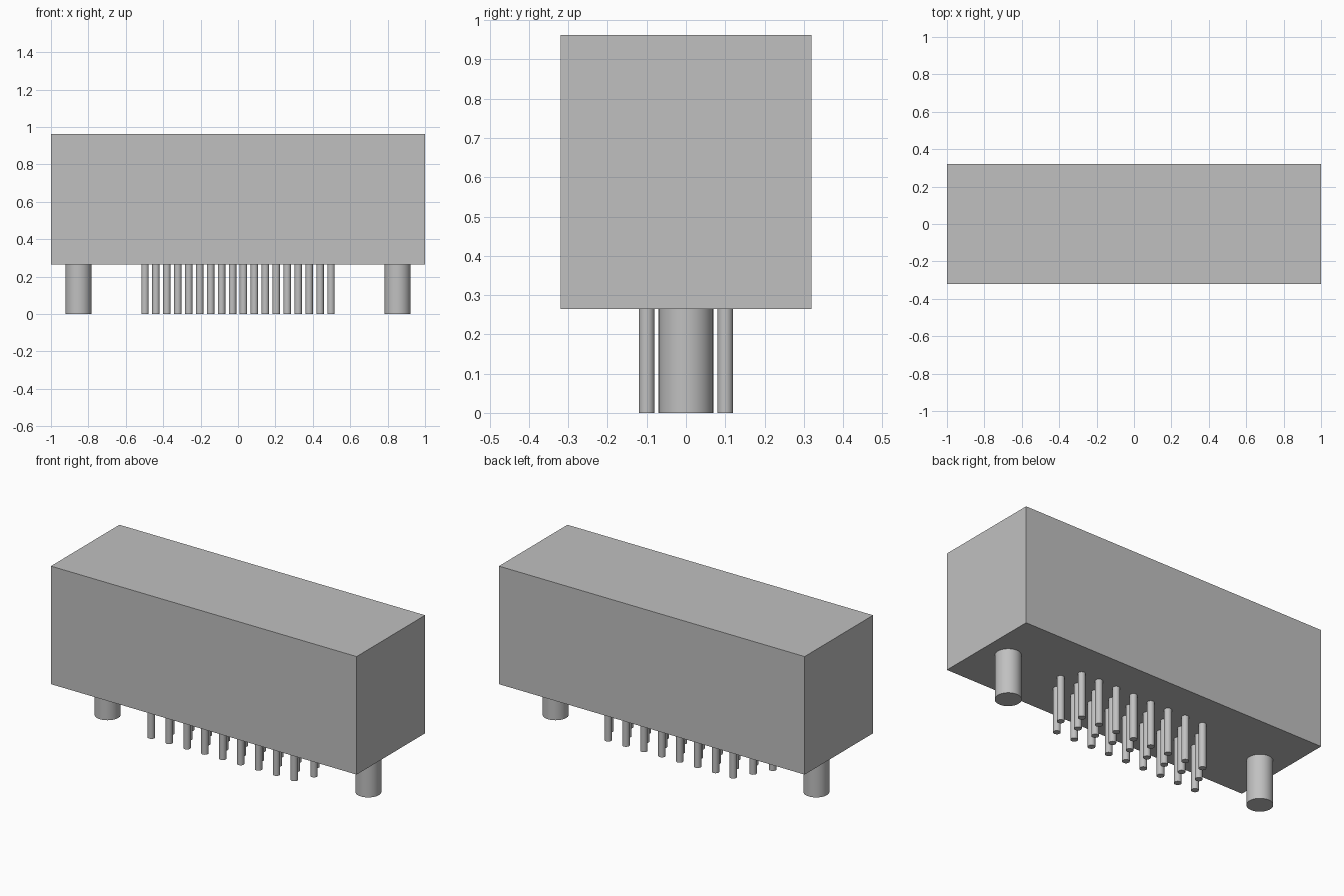
import bpy
import math

cube = bpy.data.objects.get("Cube")
if cube:
    bpy.data.objects.remove(cube, do_unlink=True)

# One plain grey for every part
grey = bpy.data.materials.new("light_grey")
grey.use_nodes = True
colour = (0.53, 0.53, 0.53, 1.0)
grey.diffuse_color = colour
grey.node_tree.nodes["Principled BSDF"].inputs["Base Color"].default_value = colour

BASE, TOP = 0.264, 0.962      # underside and top of the housing
PITCH = 0.0585                # spacing between pin columns
FIRST = -8.5 * PITCH          # x of the first pin column
ROW = 0.1                     # offset of the outer pin rows


def post(name, x, y, radius, sides):
    """Upright round post from the ground to the underside of the housing."""
    bpy.ops.mesh.primitive_cylinder_add(
        vertices=sides, radius=radius, depth=BASE, location=(x, y, BASE / 2))
    obj = bpy.context.object
    obj.name = name
    obj.data.materials.append(grey)
    bpy.ops.object.shade_smooth_by_angle(angle=math.radians(30))


# Housing block
bpy.ops.mesh.primitive_cube_add(size=1, location=(0, 0, (BASE + TOP) / 2))
housing = bpy.context.object
housing.name = "housing"
housing.scale = (2, 0.64, TOP - BASE)
bpy.ops.object.transform_apply(location=False, rotation=False, scale=True)
housing.data.materials.append(grey)

# Locating pegs at both ends
for side, x in (("right", -0.853), ("left", 0.853)):
    post(f"{side}_peg", x, 0, 0.07, 32)

# Three staggered rows of contact pins: even columns outside, odd in the middle
rows = (("front", -ROW, range(0, 18, 2)),
        ("middle", 0, range(1, 18, 2)),
        ("back", ROW, range(2, 18, 2)))
for label, y, columns in rows:
    for number, column in enumerate(columns, 1):
        post(f"{label}_pin_{number}", FIRST + column * PITCH, y, 0.02, 24)
